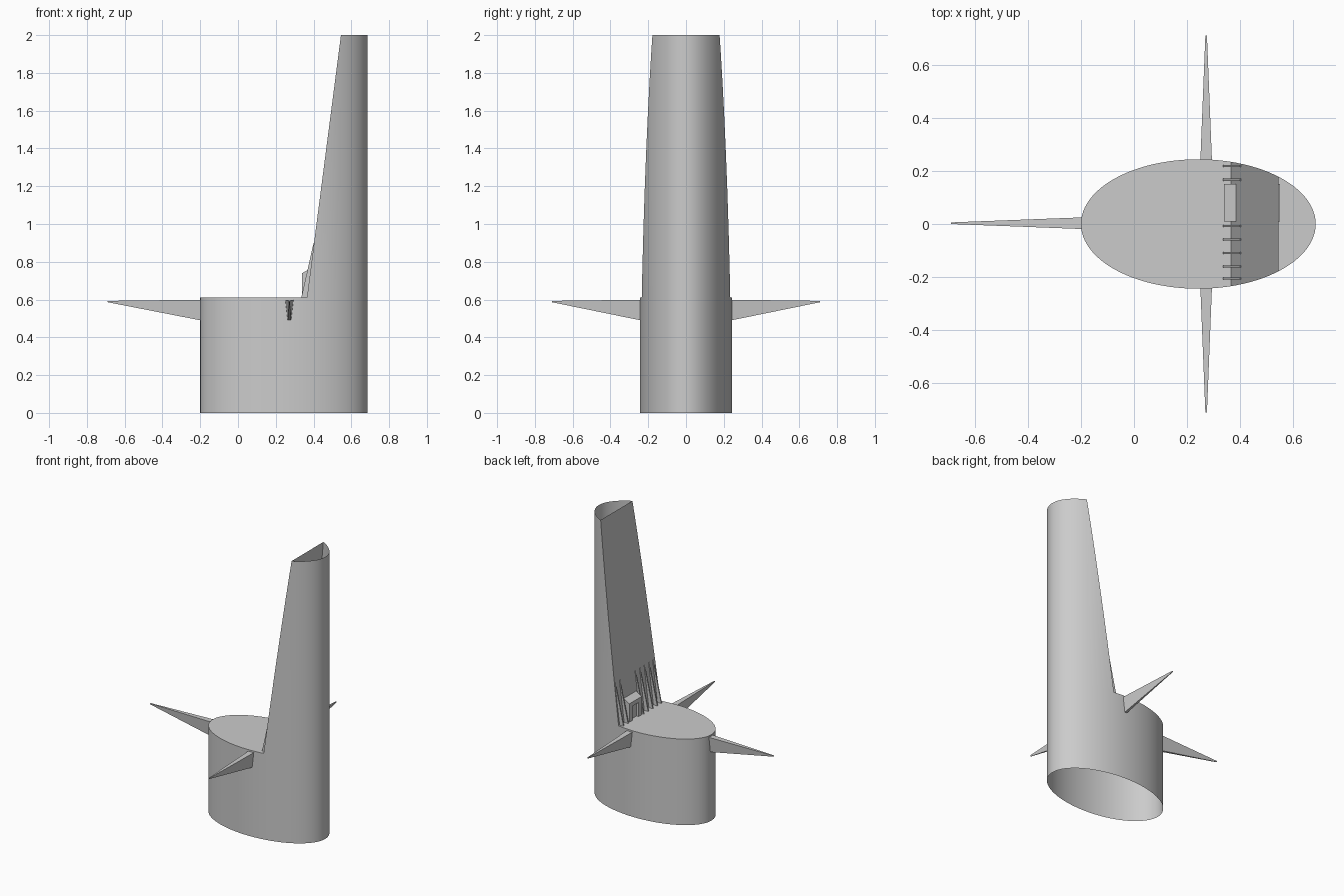
import bpy, bmesh
from math import cos, sin, pi, radians
from mathutils import Vector

if "Cube" in bpy.data.objects:
    bpy.data.objects.remove(bpy.data.objects["Cube"])

CX, A, B = 0.2425, 0.4425, 0.244   # elliptical hull plan
DECK, TOP = 0.61, 2.0
SEG = 96


def finish(name, bm, smooth=False):
    bmesh.ops.recalc_face_normals(bm, faces=bm.faces)
    me = bpy.data.meshes.new(name)
    bm.to_mesh(me)
    bm.free()
    ob = bpy.data.objects.new(name, me)
    bpy.context.collection.objects.link(ob)
    if smooth:
        bpy.ops.object.select_all(action='DESELECT')
        bpy.context.view_layer.objects.active = ob
        ob.select_set(True)
        bpy.ops.object.shade_smooth_by_angle(angle=radians(30))
    return ob


def loft(bm, lower, upper, cap_low=True, cap_high=True):
    lo = [bm.verts.new(p) for p in lower]
    hi = [bm.verts.new(p) for p in upper]
    n = len(lo)
    for i in range(n):
        j = (i + 1) % n
        bm.faces.new((lo[i], lo[j], hi[j], hi[i]))
    if cap_low:
        bm.faces.new(lo[::-1])
    if cap_high:
        bm.faces.new(hi)


def ellipse(z):
    return [(CX + A * cos(2 * pi * i / SEG), B * sin(2 * pi * i / SEG), z)
            for i in range(SEG)]


def prism(name, profile, y0, y1):
    bm = bmesh.new()
    loft(bm, [(x, y0, z) for x, z in profile], [(x, y1, z) for x, z in profile])
    return finish(name, bm)


# Lower hull, open underneath, closed by the deck
bm = bmesh.new()
loft(bm, ellipse(0), ellipse(DECK), cap_low=False)
finish("lower_hull", bm, True)

# Tall shell: same ellipse sliced by the sloping front wall, open at the top
bm = bmesh.new()
loft(bm, ellipse(DECK), ellipse(TOP))
p0, p1 = Vector((0.365, 0, DECK)), Vector((0.545, 0, TOP))
d = p1 - p0
cut = bmesh.ops.bisect_plane(
    bm, geom=bm.verts[:] + bm.edges[:] + bm.faces[:], dist=1e-6, plane_co=p0,
    plane_no=Vector((-d.z, 0, d.x)), clear_outer=True)
bmesh.ops.holes_fill(bm, edges=[e for e in bm.edges if e.is_boundary], sides=0)
caps = [f for f in bm.faces
        if all(v.co.z > TOP - 1e-4 for v in f.verts)
        or all(v.co.z < DECK + 1e-4 for v in f.verts)]
bmesh.ops.delete(bm, geom=caps, context='FACES')
finish("tall_shell", bm, True)

# Three tapered spikes around the hull
for name, root, direction, length in (
        ("left_fin", (-0.193, 0.003, 0), (-1, 0, 0), 0.497),
        ("front_fin", (0.272, -0.235, 0), (0, -1, 0), 0.475),
        ("rear_fin", (0.272, 0.235, 0), (0, 1, 0), 0.475)):
    root, direction = Vector(root), Vector(direction)
    side = Vector((-direction.y, direction.x, 0))

    def ring(origin, w_top, w_low, z_top, z_low):
        return [origin + side * w + Vector((0, 0, z)) for w, z in
                ((-w_top, z_top), (w_top, z_top), (w_low, z_low), (-w_low, z_low))]
    bm = bmesh.new()
    loft(bm, ring(root, 0.022, 0.009, 0.599, 0.489),
         ring(root + direction * length, 0.003, 0.002, 0.593, 0.586))
    finish(name, bm)

# Thin triangular ribs at the foot of the sloping wall
rib = [(0.335, DECK), (0.37, DECK), (0.404, 0.9), (0.40, 0.9)]
for i, y in enumerate((0.218, 0.167, -0.007, -0.058, -0.109, -0.160, -0.205)):
    prism(f"rib_{i + 1}", rib, y - 0.004, y + 0.004)

# Doorway housing: two jambs, a sloped lintel and a recessed door
jamb = [(0.34, DECK), (0.34, 0.74), (0.387, 0.767), (0.55, 0.767), (0.55, DECK)]
lintel = [(0.34, 0.71), (0.34, 0.74), (0.387, 0.767), (0.55, 0.767), (0.55, 0.71)]
prism("door_jamb_a", jamb, 0.01, 0.045)
prism("door_jamb_b", jamb, 0.115, 0.15)
prism("door_lintel", lintel, 0.045, 0.115)
prism("door_panel", [(0.357, DECK), (0.357, 0.71), (0.55, 0.71), (0.55, DECK)],
      0.045, 0.115)
